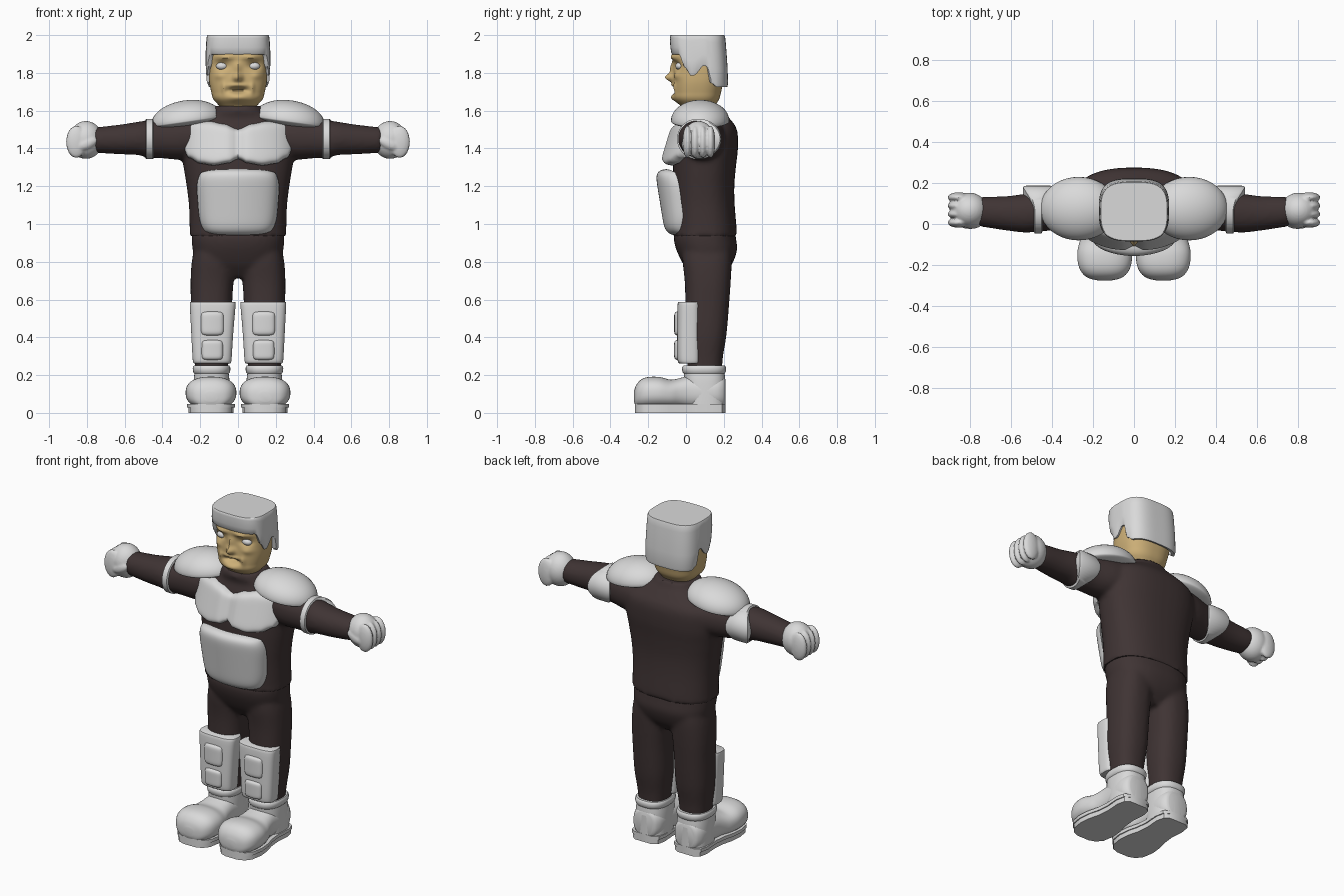
import bpy, bmesh, math
from mathutils import Matrix, Vector

if "Cube" in bpy.data.objects:
    bpy.data.objects.remove(bpy.data.objects["Cube"])


def material(name, rgb):
    m = bpy.data.materials.new(name)
    m.diffuse_color = (*rgb, 1)
    m.use_nodes = True
    m.node_tree.nodes["Principled BSDF"].inputs["Base Color"].default_value = m.diffuse_color
    return m


WHITE = material("armour white", (0.70, 0.70, 0.70))
SUIT = material("dark brown suit", (0.050, 0.034, 0.034))
SKIN = material("tan skin", (0.62, 0.44, 0.19))


def finish(name, bm, mat, mirror=False, voxel=0, smooth=0):
    bmesh.ops.recalc_face_normals(bm, faces=bm.faces)
    me = bpy.data.meshes.new(name)
    bm.to_mesh(me)
    bm.free()
    me.materials.append(mat)
    ob = bpy.data.objects.new(name, me)
    bpy.context.collection.objects.link(ob)
    if voxel:
        r = ob.modifiers.new("weld", 'REMESH')
        r.mode, r.voxel_size = 'VOXEL', voxel
        s = ob.modifiers.new("soften", 'SMOOTH')
        s.iterations = smooth
    if mirror:
        m = ob.modifiers.new("mirror", 'MIRROR')
        m.use_mirror_merge = False
    return ob


def interp(table, x):
    if x <= table[0][0]:
        return table[0][1]
    for (a, b), (c, d) in zip(table, table[1:]):
        if x <= c:
            t = (x - a) / (c - a)
            t = t * t * (3 - 2 * t)
            return b + (d - b) * t
    return table[-1][1]


def skin_rings(bm, rings, cap=True):
    vs = [[bm.verts.new(p) for p in r] for r in rings]
    n = len(vs[0])
    for a, b in zip(vs, vs[1:]):
        for i in range(n):
            bm.faces.new((a[i], a[(i + 1) % n], b[(i + 1) % n], b[i]))
    if cap:
        bm.faces.new(vs[0])
        bm.faces.new(vs[-1])


def sup(a, n):
    c, s = math.cos(a), math.sin(a)
    return (math.copysign(abs(c) ** (2 / n), c), math.copysign(abs(s) ** (2 / n), s))


def loft(bm, keys, axis='z', n=2.4, seg=40, sub=4, flip=1):
    """Superellipse rings (t, centre a, centre b, radius a, radius b) with a smooth spline."""
    full = []
    for i in range(len(keys) - 1):
        k = [keys[max(0, min(len(keys) - 1, i + d))] for d in (-1, 0, 1, 2)]
        for s in range(sub):
            t = s / sub
            full.append([0.5 * (2 * q + (r - p) * t + (2 * p - 5 * q + 4 * r - w) * t * t
                                + (3 * q - p - 3 * r + w) * t ** 3) for p, q, r, w in zip(*k)])
    full.append(keys[-1])
    rings = []
    for t, ca, cb, ra, rb in full:
        ring = []
        for j in range(seg):
            c, s = sup(2 * math.pi * (j + 0.5) / seg, n)
            a, b = ca + ra * c, cb + rb * s
            ring.append({'z': (a, b, t), 'x': (t * flip, a, b), 'y': (a, t, b)}[axis])
        rings.append(ring)
    skin_rings(bm, rings)


def ball(bm, c, r, rot=None, flat=1.0):
    got = bmesh.ops.create_uvsphere(bm, u_segments=40, v_segments=24, radius=1)
    for v in got['verts']:
        p = Vector((v.co.x * r[0], v.co.y * r[1], v.co.z * r[2] * (flat if v.co.z < 0 else 1)))
        v.co = Vector(c) + (rot @ p if rot else p)


def pillow(name, outline, base, thick, mirror=False, n=30):
    """Padded plate facing -y: a bulging front over a plain back."""
    bm = bmesh.new()
    g = [math.sin(math.pi * (i / n - 0.5)) for i in range(n + 1)]
    front, back = {}, {}
    for i, u in enumerate(g):
        for j, w in enumerate(g):
            x, z = outline(u, w)
            y = base(x, z)
            f = max(0, (1 - abs(u) ** 8) * (1 - abs(w) ** 8)) ** 0.5
            back[i, j] = bm.verts.new((x, y, z))
            rim = i in (0, n) or j in (0, n)
            front[i, j] = back[i, j] if rim else bm.verts.new((x, y - thick * f, z))
    for i in range(n):
        for j in range(n):
            for d in (front, back):
                bm.faces.new((d[i, j], d[i + 1, j], d[i + 1, j + 1], d[i, j + 1]))
    return finish(name, bm, WHITE, mirror)


# Suit top with arms, welded into one soft body
bm = bmesh.new()
loft(bm, [(.935, 0, .1, .258, .17), (.98, 0, .1, .256, .168), (1.1, 0, .095, .26, .163),
          (1.2, 0, .093, .272, .163), (1.3, 0, .097, .288, .167), (1.4, 0, .105, .3, .17),
          (1.5, 0, .112, .285, .158), (1.56, 0, .1, .2, .13), (1.595, 0, .08, .14, .12),
          (1.625, 0, .075, .125, .11)])
for s in (1, -1):
    loft(bm, [(.18, .1, 1.46, .12, .11), (.3, .085, 1.452, .115, .112), (.4, .07, 1.45, .102, .102),
              (.48, .06, 1.45, .098, .098), (.53, .053, 1.453, .095, .088), (.62, .052, 1.448, .084, .079),
              (.72, .058, 1.445, .075, .07), (.76, .06, 1.445, .07, .066)], 'x', 2.1, flip=s)
finish("suit_top", bm, SUIT, voxel=.013, smooth=4)

# Trousers
bm = bmesh.new()
loft(bm, [(.715, 0, .115, .13, .07), (.78, 0, .115, .215, .125), (.86, 0, .11, .24, .16),
          (.92, 0, .1, .245, .165), (.96, 0, .1, .245, .16)])
for s in (1, -1):
    loft(bm, [(.22, s * .14, .1, .085, .09), (.3, s * .14, .1, .093, .096), (.42, s * .14, .105, .106, .11),
              (.6, s * .14, .113, .11, .117), (.7, s * .137, .115, .114, .122),
              (.8, s * .13, .112, .115, .13), (.88, s * .12, .11, .11, .13)])
finish("trousers", bm, SUIT, voxel=.013, smooth=4)

# Head: a loft whose front is pushed in and out for the features
bm = bmesh.new()
loft(bm, [(1.57, 0, .075, .08, .08), (1.615, 0, .065, .092, .085), (1.66, 0, .057, .13, .118),
          (1.7, 0, .06, .142, .126), (1.75, 0, .065, .152, .132), (1.8, 0, .07, .155, .135),
          (1.86, 0, .07, .155, .138), (1.95, 0, .07, .15, .138)], n=2.5, seg=110, sub=9)
features = [(.07, 1.885, .055, .016, -.02), (.085, 1.838, .035, .02, .02), (0, 1.775, .022, .022, -.042),
            (0, 1.82, .016, .035, -.018), (.1, 1.785, .03, .02, -.01), (0, 1.708, .042, .013, .04),
            (0, 1.668, .05, .02, -.014), (0, 1.735, .05, .01, -.01), (.075, 1.72, .012, .03, -.01)]
for v in bm.verts:
    if v.co.y < .05:
        x, z = abs(v.co.x), v.co.z
        v.co.y += sum(d * math.exp(-((x - fx) / sx) ** 2 - ((z - fz) / sz) ** 2)
                      for fx, fz, sx, sz, d in features)
finish("head", bm, SKIN)

bm = bmesh.new()
ball(bm, (.085, -.034, 1.836), (.031, .022, .02))
finish("eyes", bm, WHITE, True)

# Flat-topped hair with sideburns, ear gaps and a long back
hairline = [(-.08, 1.9), (-.04, 1.9), (-.005, 1.83), (.025, 1.79), (.05, 1.79), (.075, 1.84),
            (.11, 1.84), (.135, 1.75), (.17, 1.73)]
rings = []
for scale, v in ((.86, 0), (.97, -.02), (1, .04), (1.01, .35), (1, .6), (.985, .85), (.97, .97), (.95, 1)):
    ring = []
    for j in range(120):
        c, s = sup(2 * math.pi * (j + .5) / 120, 3.2)
        low = interp(hairline, .073 + .148 * s)
        ring.append((.17 * c * scale, .073 - .012 * max(v, 0) + .15 * s * scale, low + (2 - low) * v))
    rings.append(ring)
bm = bmesh.new()
skin_rings(bm, rings, False)
bm.faces.new([v for v in bm.verts][-120:])
finish("hair", bm, WHITE)

# Chest plate with two lobes, and belly plate
top = [(0, 1.505), (.08, 1.532), (.15, 1.545), (.22, 1.545), (.27, 1.53), (.3, 1.475)]
low = [(0, 1.345), (.05, 1.322), (.13, 1.31), (.2, 1.32), (.26, 1.35), (.3, 1.42)]


def chest_outline(u, w):
    x = .3 * u
    a, b = interp(low, abs(x)), interp(top, abs(x))
    return x, a + (b - a) * (w + 1) / 2


pillow("chest_plate", chest_outline,
       lambda x, z: -.085 + (z - 1.31) * .3 + 1.0 * x * x + .02 * math.exp(-(x / .03) ** 2), .06, n=44)
pillow("belly_plate", lambda u, w: ((.213 + .012 * w) * u * (1 - .13 * w ** 4),
                                    1.115 + .175 * w * (1 - .1 * u ** 4)),
       lambda x, z: -.05 - (z - .94) * .16 + 1.2 * x * x, .06)

# Shoulder pads
bm = bmesh.new()
ball(bm, (.27, .075, 1.545), (.19, .155, .11), Matrix.Rotation(math.radians(8), 3, 'Y'), .25)
finish("shoulder_pads", bm, WHITE, True)

# Elbow guards: bands that widen towards the back
bm = bmesh.new()
corners = ((-1, .085), (-1, .1), (-.8, .107), (.8, .107), (1, .1), (1, .085), (-1, .085))
rings = []
for side, r in corners:
    ring = []
    for j in range(48):
        a = 2 * math.pi * j / 48
        b = max(0, math.cos(a)) ** 2
        rr = r + (.02 * b if r > .09 else 0)
        ring.append((.468 + side * (.02 + .055 * b), .06 + rr * math.cos(a), 1.45 + rr * math.sin(a)))
    rings.append(ring)
skin_rings(bm, rings, False)
bmesh.ops.remove_doubles(bm, verts=bm.verts, dist=1e-5)
finish("elbow_guards", bm, WHITE, True)

# Fists with four fingers and a thumb
bm = bmesh.new()
ball(bm, (.805, .067, 1.445), (.09, .086, .1))
for i in range(4):
    ball(bm, (.856, .007 + .041 * i, 1.435), (.054, .025, .085))
ball(bm, (.8, -.002, 1.425), (.058, .022, .03), Matrix.Rotation(math.radians(25), 3, 'Y'))
finish("fists", bm, WHITE, True, voxel=.007, smooth=1)

# Shin guards and the pads on them
bm = bmesh.new()
loft(bm, [(.262, .137, .02, .096, .055), (.275, .137, .018, .102, .062), (.33, .137, .017, .106, .064),
          (.45, .136, .017, .113, .064), (.57, .134, .018, .121, .063), (.588, .134, .02, .117, .058)], n=3.4)
finish("shin_guards", bm, WHITE, True)
for name, zc, hw, hz in (("knee_pads", .473, .063, .064), ("shin_pads", .333, .058, .053)):
    pillow(name, lambda u, w: (.136 + hw * u * (1 - .1 * w ** 4), zc + hz * w * (1 - .1 * u ** 4)),
           lambda x, z: -.041 + 2 * (x - .136) ** 2, .022, True, 16)

# Boots: round-toed foot, shaft, cuff and sole
bm = bmesh.new()
loft(bm, [(-.276, .143, .085, .03, .025), (-.265, .143, .09, .078, .055), (-.24, .143, .1, .11, .075),
          (-.2, .143, .106, .129, .084), (-.14, .143, .106, .134, .084), (-.08, .142, .1, .122, .076),
          (-.03, .141, .105, .105, .08), (.03, .14, .11, .096, .09), (.15, .14, .11, .096, .09),
          (.195, .14, .11, .08, .085), (.208, .14, .11, .06, .07)], 'y', 2.4)
finish("boot_feet", bm, WHITE, True)
bm = bmesh.new()
loft(bm, [(.03, .14, .108, .097, .102), (.1, .14, .105, .097, .104), (.17, .14, .1, .095, .108),
          (.215, .14, .096, .09, .108)], n=2.6)
loft(bm, [(.205, .14, .096, .088, .104), (.215, .14, .096, .097, .114), (.238, .14, .096, .1, .117),
          (.25, .14, .096, .094, .11)], n=2.5, sub=2)
finish("boot_shafts", bm, WHITE, True)

sole = [(-.27, .04), (-.255, .08), (-.22, .108), (-.15, .12), (-.08, .113), (-.02, .097), (.05, .09),
        (.14, .096), (.19, .085), (.21, .055)]
bm = bmesh.new()
for z0, z1, grow in ((0, .03, 0), (.028, .048, .006)):
    outline = [(.143 + w + grow, y) for y, w in sole] + [(.143 - w - grow, y) for y, w in reversed(sole)]
    skin_rings(bm, [[(x, y, z) for x, y in outline] for z in (z0, z1)])
finish("boot_soles", bm, WHITE, True)

# Bake the modifiers and shade smooth, keeping hard edges
for ob in bpy.context.scene.objects:
    ob.select_set(True)
    bpy.context.view_layer.objects.active = ob
bpy.ops.object.convert(target='MESH')
bpy.ops.object.shade_smooth_by_angle(angle=math.radians(42))
